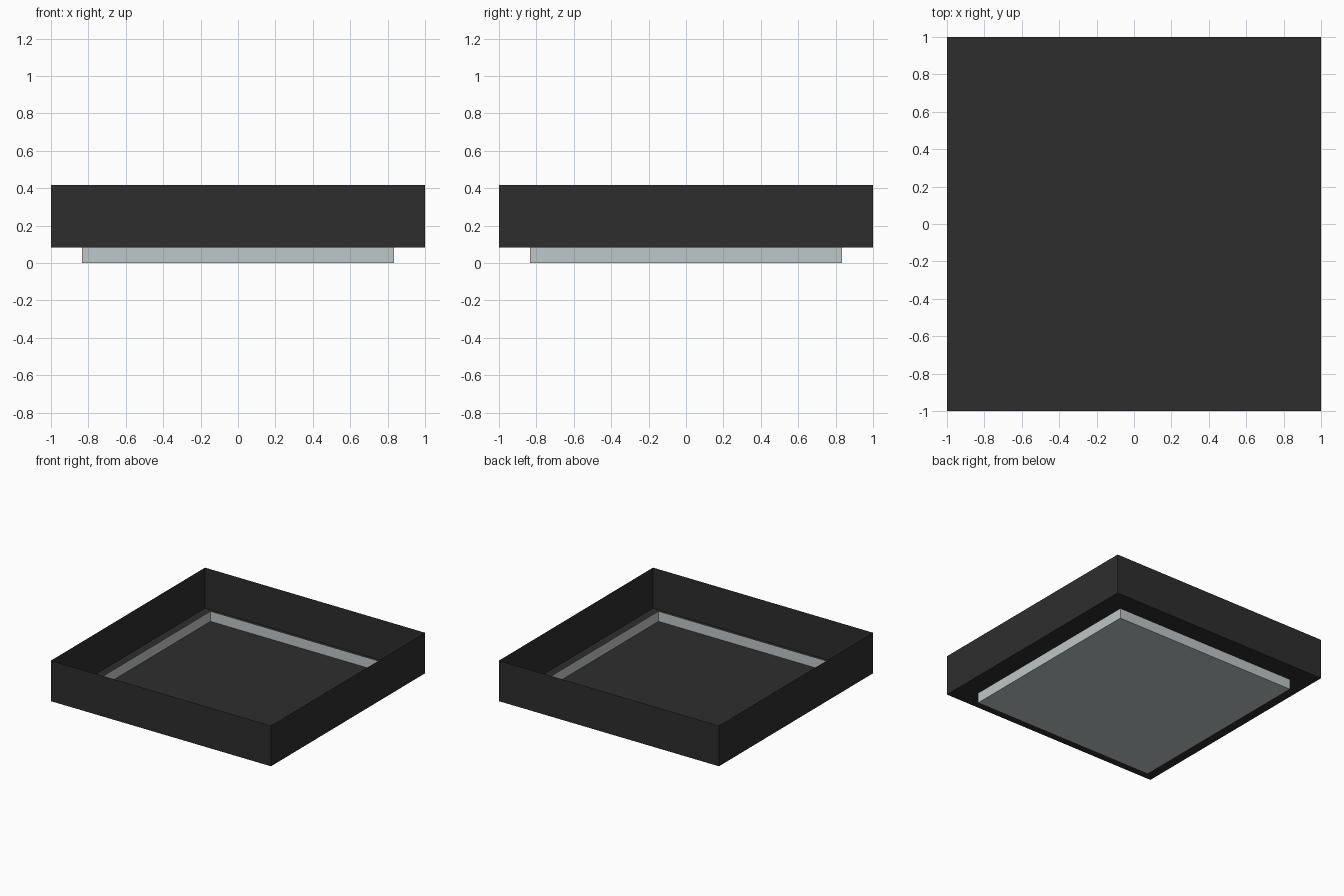
import bpy, bmesh

if "Cube" in bpy.data.objects:
    bpy.data.objects.remove(bpy.data.objects["Cube"])


def material(name, rgb):
    m = bpy.data.materials.new(name)
    m.diffuse_color = (*rgb, 1.0)
    m.use_nodes = True
    m.node_tree.nodes["Principled BSDF"].inputs["Base Color"].default_value = m.diffuse_color
    return m


def open_box(name, half, z0, z1, mat):
    """Square thin-walled tray: floor and four walls, open on top."""
    bm = bmesh.new()
    bmesh.ops.create_cube(bm, size=1.0)
    for v in bm.verts:
        v.co.x *= 2 * half
        v.co.y *= 2 * half
        v.co.z = z1 if v.co.z > 0 else z0
    bm.normal_update()
    top = [f for f in bm.faces if f.normal.z > 0.5]
    bmesh.ops.delete(bm, geom=top, context='FACES_ONLY')
    mesh = bpy.data.meshes.new(name)
    bm.to_mesh(mesh)
    bm.free()
    mesh.materials.append(mat)
    obj = bpy.data.objects.new(name, mesh)
    bpy.context.collection.objects.link(obj)
    return obj


dark = material("charcoal", (0.027, 0.027, 0.027))
grey = material("pale_grey", (0.515, 0.57, 0.584))

# Wide dark tray; its floor cuts across the grey base
open_box("tray", 1.0, 1 / 12, 5 / 12, dark)
# Smaller grey base, whose rim rises inside the tray
open_box("base", 5 / 6, 0.0, 1 / 6, grey)
